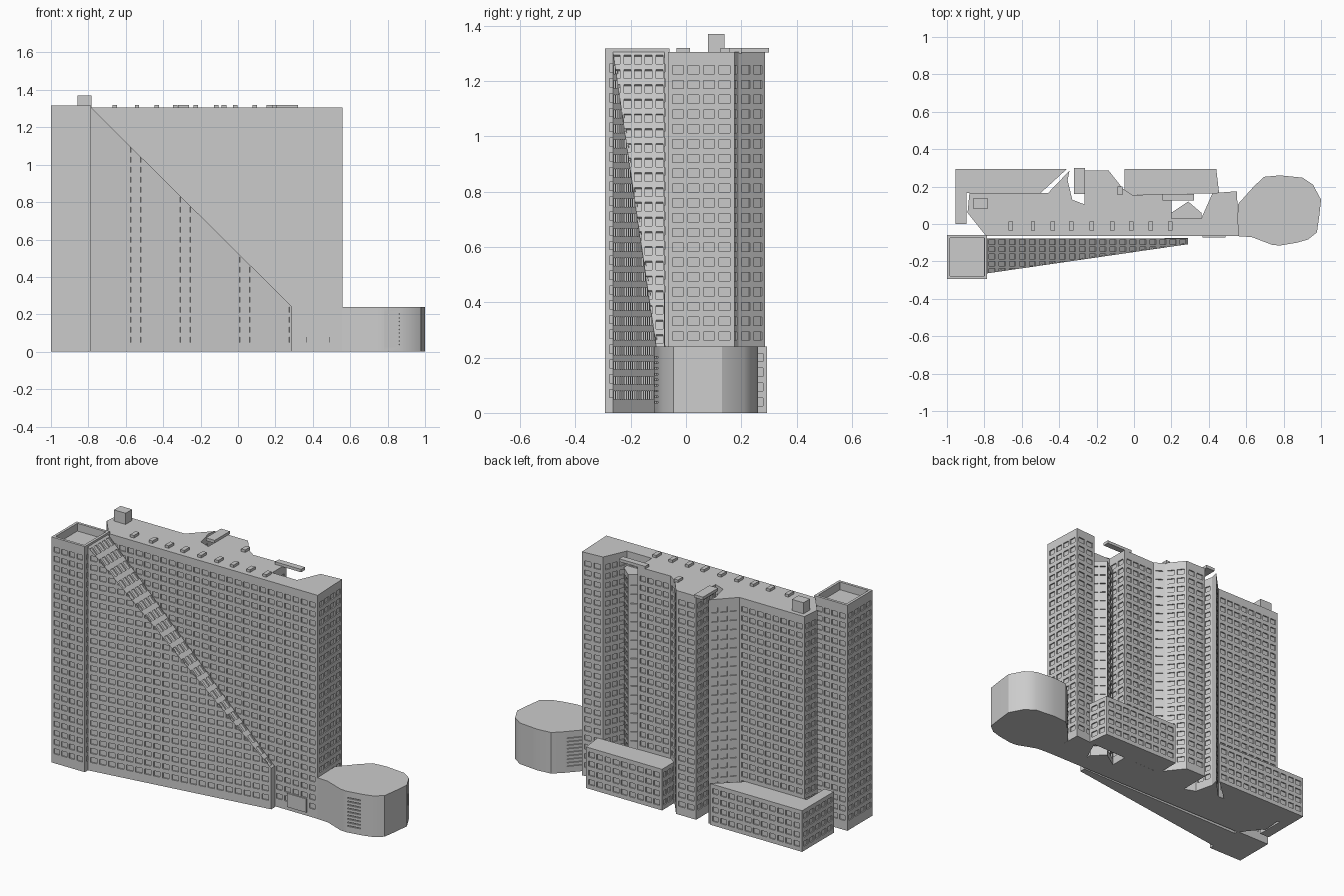
import bpy, bmesh
from mathutils import Vector as V

if "Cube" in bpy.data.objects:
    bpy.data.objects.remove(bpy.data.objects["Cube"])

STOREY, BAY, DEPTH = 0.0535, 0.0535, 0.007


def wall(bm, o, u, v, cols, rows, fw=0.72, fh=0.56, mu=0.0, mv=0.0, depth=DEPTH):
    """Flat wall with a grid of recessed windows; mu/mv are plain margins."""
    o, u, v = V(o), V(u), V(v)
    n = u.cross(v).normalized()
    P = lambda s, t, d=0: bm.verts.new(o + u * s + v * t - n * d)

    def ring(a, b, da=0, db=0):
        corners = lambda r: [(r[0], r[1]), (r[2], r[1]), (r[2], r[3]), (r[0], r[3])]
        A = [P(*c, da) for c in corners(a)]
        B = [P(*c, db) for c in corners(b)]
        for i in range(4):
            j = (i + 1) % 4
            bm.faces.new((A[i], A[j], B[j], B[i]))
        return B

    if not cols or not rows:
        bm.faces.new((P(0, 0), P(1, 0), P(1, 1), P(0, 1)))
        return
    mu, mv = mu / u.length, mv / v.length
    if mu > 0 or mv > 0:
        ring((0, 0, 1, 1), (mu, mv, 1 - mu, 1 - mv))
    cw, ch = (1 - 2 * mu) / cols, (1 - 2 * mv) / rows
    for i in range(cols):
        for j in range(rows):
            s, t = mu + i * cw, mv + j * ch
            gx, gy = cw * (1 - fw) / 2, ch * (1 - fh) / 2
            win = (s + gx, t + gy, s + cw - gx, t + ch - gy)
            ring((s, t, s + cw, t + ch), win)
            bm.faces.new(ring(win, win, 0, depth))


def prism(bm, pts, h, rows=0, special={}):
    """Closed block over a counter-clockwise outline, windows on its walls."""
    for i, a in enumerate(pts):
        b = pts[(i + 1) % len(pts)]
        u = V((b[0] - a[0], b[1] - a[1], 0))
        cols = round(u.length / BAY) if u.length > 0.055 else 0
        opt = dict(cols=cols, rows=rows, mu=min(0.008, u.length * .05),
                   mv=(h - rows * STOREY) / 2)
        opt.update(special.get(i, {}))
        wall(bm, (*a, 0), u, (0, 0, h), **opt)
    bm.faces.new([bm.verts.new((*p, 0)) for p in reversed(pts)])
    return bm.faces.new([bm.verts.new((*p, h)) for p in pts])


def finish(bm, name, smooth=None):
    bmesh.ops.remove_doubles(bm, verts=bm.verts, dist=1e-5)
    me = bpy.data.meshes.new(name)
    bm.to_mesh(me)
    bm.free()
    ob = bpy.data.objects.new(name, me)
    bpy.context.collection.objects.link(ob)
    if smooth:
        bpy.context.view_layer.objects.active = ob
        ob.select_set(True)
        bpy.ops.object.shade_smooth_by_angle(angle=smooth)
        ob.select_set(False)
    return ob


def block(name, pts, h, rows=0, special={}, smooth=None):
    bm = bmesh.new()
    prism(bm, pts, h, rows, special)
    return finish(bm, name, smooth)


def box(name, x0, x1, y0, y1, z0, z1):
    ob = block(name, [(x0, y0), (x1, y0), (x1, y1), (x0, y1)], z1 - z0)
    ob.location.z = z0
    return ob


# main slab with its folded rear facade
block("main_slab", [
    (-.79, -.065), (.56, -.065), (.55, .175), (.42, .165), (.36, .03), (.2, .03),
    (.2, .16), (-.01, .155), (-.06, .19), (-.135, .285), (-.265, .285),
    (-.265, .105), (-.33, .13), (-.355, .235), (-.345, .285), (-.46, .165),
    (-.88, .165), (-.89, .06)], 1.305, 23)

# lower bay standing in the rear notch
block("notch_bay", [(.19, .028), (.36, .028), (.36, .06), (.29, .12), (.2, .06)],
      1.22, 22)

# corner tower with a sunken roof
bm = bmesh.new()
prism(bm, [(-1, -.293), (-.785, -.293), (-.785, -.06), (-1, -.06)], 1.317, 23)
bmesh.ops.remove_doubles(bm, verts=bm.verts, dist=1e-5)
roof = [f for f in bm.faces if f.calc_center_median().z > 1.31 and f.normal.z > .9]
bm.normal_update()
roof = [f for f in bm.faces if f.normal.z > .9 and f.calc_center_median().z > 1.316]
bmesh.ops.inset_region(bm, faces=roof, thickness=.022)
bmesh.ops.inset_region(bm, faces=roof, thickness=.0005, depth=-.045)
finish(bm, "corner_tower")

# front wedge: full-height block cut by the slope
a, b = V((-.785, -.264, 0)), V((.29, -.108, 0))
bm = bmesh.new()
prism(bm, [a.xy[:], b.xy[:], (.29, -.075), (-.785, -.085)], 1.305, 23,
      {1: dict(cols=0), 2: dict(cols=0), 3: dict(cols=0)})
bmesh.ops.bisect_plane(bm, geom=bm.verts[:] + bm.edges[:] + bm.faces[:],
                       plane_co=(.29, 0, .24), plane_no=(1.065, 0, 1.075),
                       clear_outer=True)
finish(bm, "front_wedge")

# glazed slope on the wedge, trimmed by the wedge's front face
bm = bmesh.new()
wall(bm, (.29, -.27, .24), (0, .193, 0), (-1.075, 0, 1.065), 5, 20, .65, .6)
bmesh.ops.bisect_plane(bm, geom=bm.verts[:] + bm.edges[:] + bm.faces[:],
                       plane_co=a, plane_no=(b - a).cross(V((0, 0, 1))),
                       clear_outer=True)
finish(bm, "wedge_slope")

# rear podiums
block("rear_podium_left", [(-.955, 0), (-.895, 0), (-.895, .165), (-.5, .165),
                           (-.36, .293), (-.955, .293)], .24, 4)
block("rear_podium_right", [(-.05, .155), (.455, .165), (.44, .293), (-.05, .293)],
      .24, 4)

# rounded hall with louvres front and back
louvre = dict(cols=1, rows=9, fw=.94, fh=.25, mv=.028)
block("rounded_hall", [
    (.555, -.065), (.63, -.07), (.74, -.112), (.78, -.115), (.87, -.1), (.93, -.083),
    (.978, -.045), (.99, .04), (1, .13), (.957, .21), (.9, .248), (.78, .26),
    (.695, .252), (.64, .2), (.555, .105)], .24, 0,
    {3: louvre, 13: louvre}, smooth=.5)

# entrance on the front
box("entrance_panel", .365, .49, -.071, -.06, .02, .1)

# roof fittings
box("lift_house", -.857, -.782, .08, .14, 1.3, 1.37)
for i, x in enumerate((-.66, -.54, -.435, -.335, -.225, -.115, -.015, .09, .195)):
    box(f"roof_vent_{i}", x - .012, x + .012, -.035, .014, 1.3, 1.32)
box("roof_vent_rear", -.088, -.062, .155, .2, 1.3, 1.32)
box("roof_canopy_centre", -.32, -.263, .16, .3, 1.303, 1.32)
box("roof_canopy_right", .152, .32, .125, .16, 1.303, 1.32)
